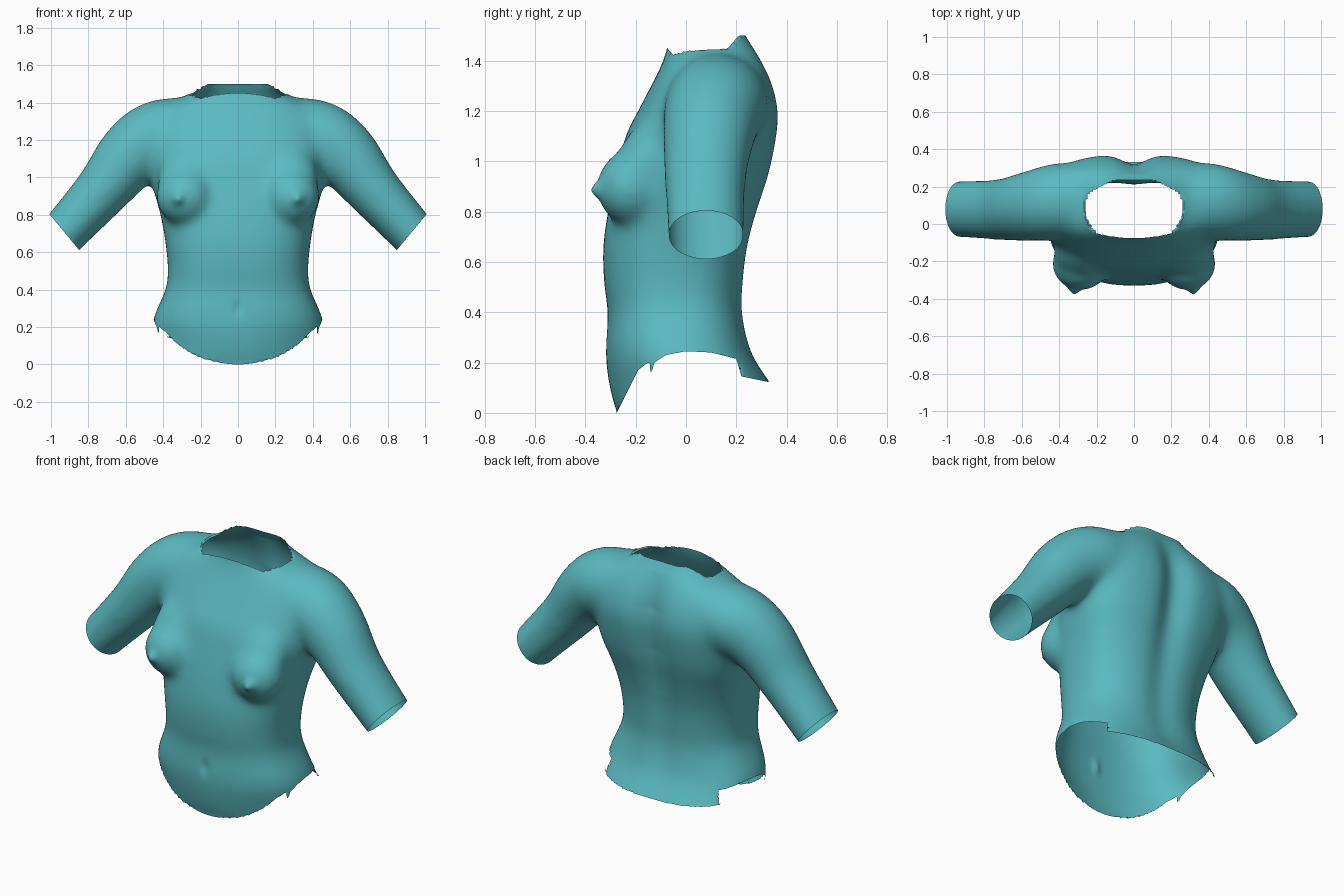
import bpy, bmesh, math
from mathutils import Vector, Matrix

if "Cube" in bpy.data.objects:
    bpy.data.objects.remove(bpy.data.objects["Cube"])

SIDES = 72


def spline(rows, steps=6):
    """Smoothly interpolated rows (Catmull-Rom)."""
    out = []
    for i in range(len(rows) - 1):
        quad = [rows[max(0, i - 1)], rows[i], rows[i + 1], rows[min(len(rows) - 1, i + 2)]]
        for s in range(steps):
            t = s / steps
            out.append([0.5 * (2 * b + (c - a) * t + (2 * a - 5 * b + 4 * c - d) * t * t
                               + (3 * b - a - 3 * c + d) * t ** 3) for a, b, c, d in zip(*quad)])
    return out + [list(rows[-1])]


def lerp(knots, v):
    if v <= knots[0][0]:
        return knots[0][1]
    for (a, p), (b, q) in zip(knots, knots[1:]):
        if v <= b:
            return p + (q - p) * (v - a) / (b - a)
    return knots[-1][1]


def loft(bm, rings):
    loops = [[bm.verts.new(p) for p in ring] for ring in rings]
    for a, b in zip(loops, loops[1:]):
        for i in range(len(a)):
            j = (i + 1) % len(a)
            bm.faces.new((a[i], a[j], b[j], b[i]))
    bm.faces.new(loops[0][::-1])
    bm.faces.new(loops[-1])


def power(v, e):
    return math.copysign(abs(v) ** e, v)


def ball(bm, loc, size, tilt=0):
    m = Matrix.Translation(loc) @ Matrix.Rotation(tilt, 4, 'X') @ Matrix.Diagonal((*size, 1))
    bmesh.ops.create_uvsphere(bm, u_segments=40, v_segments=24, radius=1, matrix=m)


bm = bmesh.new()

# Trunk: height, half width, front y, back y
trunk = [(-.15, .50, -.22, .44), (0, .48, -.275, .39), (.1, .47, -.303, .347), (.24, .455, -.32, .264),
         (.4, .388, -.31, .23), (.5, .375, -.324, .234), (.65, .388, -.33, .25), (.8, .415, -.31, .288),
         (.95, .455, -.278, .336), (1.1, .475, -.24, .366), (1.2, .48, -.19, .372), (1.3, .46, -.138, .35),
         (1.38, .40, -.098, .315), (1.43, .29, -.08, .288), (1.5, .20, -.065, .245), (1.62, .17, -.05, .20)]
rings = []
for z, w, f, b in spline(trunk):
    ring = []
    front_e = lerp([(.1, .98), (.4, .8)], z)
    back_e = lerp([(.5, .8), (.9, .7)], z)
    for k in range(SIDES):
        a = 2 * math.pi * k / SIDES
        e = back_e if math.sin(a) > 0 else front_e
        ring.append((w * power(math.cos(a), e), (f + b) / 2 + (b - f) / 2 * power(math.sin(a), e), z))
    rings.append(ring)
loft(bm, rings)

# Sleeves: x, z, radius in the front plane, radius in depth, centre y
arm = [(.20, 1.25, .18, .19, .135), (.42, 1.215, .20, .205, .12), (.57, 1.12, .182, .187, .095),
       (.72, .937, .15, .164, .077), (.93, .705, .127, .153, .08), (1.06, .56, .12, .148, .08)]
rows = spline(arm)
for side in (1, -1):
    rings = []
    for i, (x, z, rn, ry, yc) in enumerate(rows):
        p, q = rows[max(0, i - 1)], rows[min(len(rows) - 1, i + 1)]
        t = Vector((q[0] - p[0], q[1] - p[1])).normalized()
        ring = []
        for k in range(SIDES):
            a = 2 * math.pi * k / SIDES * side
            n = rn * math.cos(a)
            ring.append((side * (x - t.y * n), yc + ry * math.sin(a), z + t.x * n))
        rings.append(ring)
    loft(bm, rings)
    # Bust: lower fullness and upper slope
    ball(bm, (side * .285, -.215, .895), (.155, .142, .152))
    ball(bm, (side * .265, -.175, .97), (.165, .115, .23), -.42)

bmesh.ops.recalc_face_normals(bm, faces=bm.faces)
mesh = bpy.data.meshes.new("torso_shell")
bm.to_mesh(mesh)
bm.free()
shell = bpy.data.objects.new("torso_shell", mesh)
bpy.context.collection.objects.link(shell)

# Fuse the parts into one soft skin
rm = shell.modifiers.new("fuse", 'REMESH')
rm.mode = 'VOXEL'
rm.voxel_size = .014
sm = shell.modifiers.new("soften", 'SMOOTH')
sm.factor = .5
sm.iterations = 60
deps = bpy.context.evaluated_depsgraph_get()
skin = bpy.data.meshes.new_from_object(shell.evaluated_get(deps))
shell.modifiers.clear()
shell.data = skin
skin.name = "torso_shell"

bm = bmesh.new()
bm.from_mesh(skin)

# Spine furrow, navel and bust tips
for v in bm.verts:
    x, y, z = v.co
    if y > .1 and abs(x) < .35:
        depth = lerp([(.1, .0), (.35, .015), (.7, .025), (1.0, .05), (1.25, .05), (1.45, .01)], z)
        v.co.y -= depth * math.exp(-(x / .09) ** 2)
    elif y < -.1:
        v.co.y += .012 * math.exp(-(x / .022) ** 2 - ((z - .30) / .04) ** 2)
        v.co.y -= .03 * math.exp(-((abs(x) - .322) / .03) ** 2 - ((z - .885) / .032) ** 2)

# Sleeve openings
for side in (1, -1):
    geo = [g for g in bm.faces if g.calc_center_median().x * side > .6]
    geo += list({e for f in geo for e in f.edges}) + list({v for f in geo for v in f.verts})
    bmesh.ops.bisect_plane(bm, geom=geo, plane_co=(side * .927, 0, .705),
                           plane_no=(side * .77, 0, -.64), clear_outer=True)

# Waist hem and neckline heights, by depth
HEM = [(-.275, .0), (-.23, .09), (-.19, .17), (-.145, .205), (-.14, .15), (-.125, .20), (-.08, .23),
       (0, .245), (.1, .24), (.2, .215), (.22, .145), (.34, .12)]
NECK = [(-.075, 1.45), (-.04, 1.41), (0, 1.40), (.06, 1.41), (.15, 1.43), (.21, 1.5), (.3, 1.5)]


def over_neck(p):
    return p.z > 1.3 and p.z > lerp(NECK, p.y) and (p.x / .262) ** 2 + ((p.y - .085) / .2) ** 2 < 1


def under_hem(p):
    return abs(p.x) < .58 and p.z < lerp(HEM, p.y)


gone = [f for f in bm.faces if over_neck(f.calc_center_median()) or under_hem(f.calc_center_median())]
bmesh.ops.delete(bm, geom=gone, context='FACES')
for v in bm.verts:
    if v.is_boundary and abs(v.co.x) < .58 and v.co.z < .4:
        v.co.z += max(-.02, min(.02, lerp(HEM, v.co.y) - v.co.z))
    elif v.is_boundary and v.co.z > 1.3:
        v.co.z += max(-.012, min(.012, lerp(NECK, v.co.y) - v.co.z))
bm.to_mesh(skin)
bm.free()

# Single colour, smooth surface
teal = bpy.data.materials.new("teal")
teal.diffuse_color = (.105, .49, .535, 1)
teal.use_nodes = True
teal.node_tree.nodes["Principled BSDF"].inputs["Base Color"].default_value = teal.diffuse_color
skin.materials.clear()
skin.materials.append(teal)
bpy.context.view_layer.objects.active = shell
shell.select_set(True)
bpy.ops.object.shade_smooth_by_angle(angle=math.radians(60))
